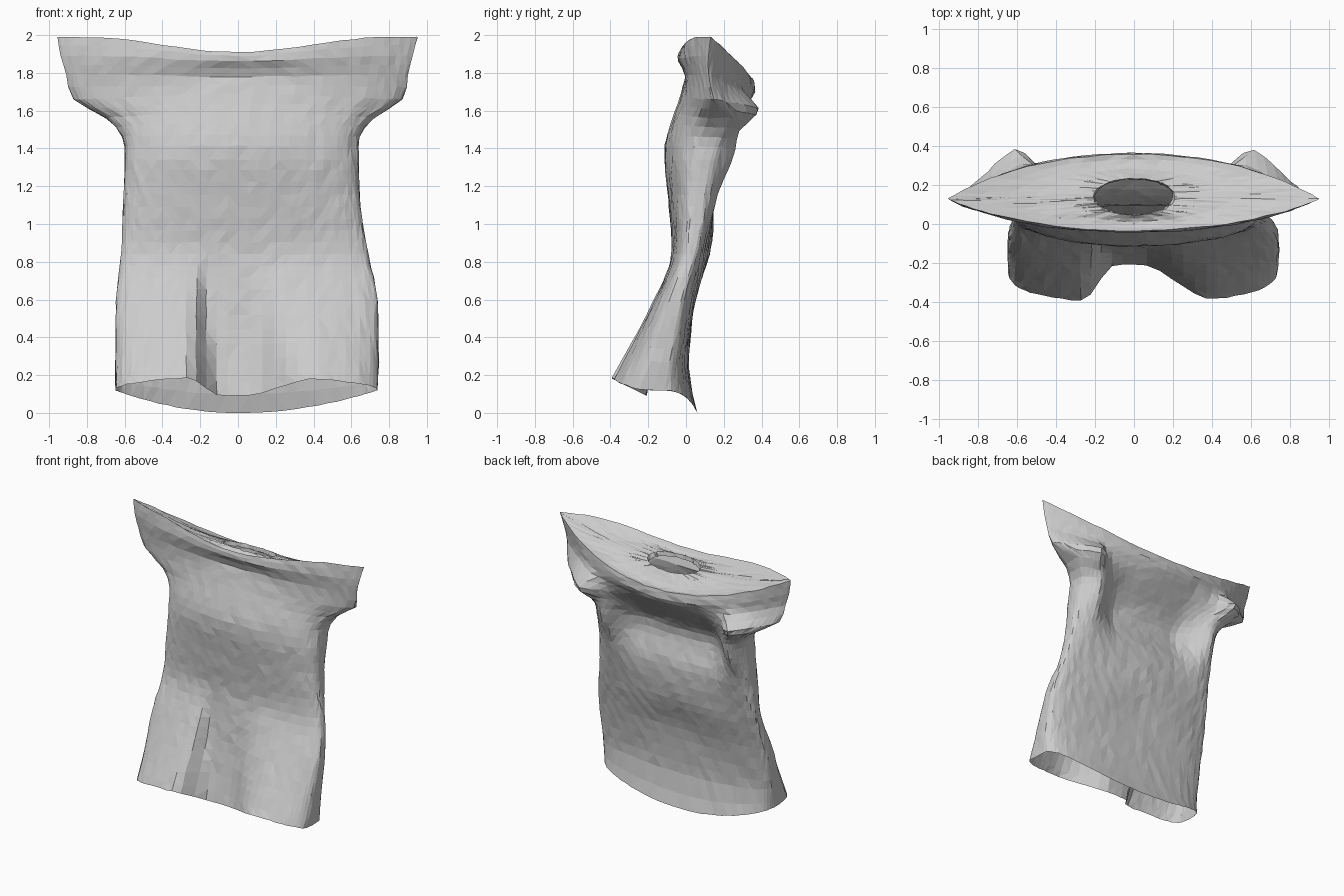
import bpy
import bmesh
import math
import random

random.seed(4)
if "Cube" in bpy.data.objects:
    bpy.data.objects.remove(bpy.data.objects["Cube"], do_unlink=True)

SEGMENTS = 72
STEPS = 4

# Cross-sections from hem to shoulder rim:
# front z, side z, back z, right width, left width, front y, side y, back y
SECTIONS = [
    (.2, .13, .01, .65, .74, -.405, -.18, .06),
    (.32, .28, .25, .65, .745, -.335, -.13, .015),
    (.6, .6, .6, .645, .74, -.18, -.06, .05),
    (.85, .85, .85, .62, .69, -.08, .02, .115),
    (1.1, 1.1, 1.1, .61, .65, -.09, .05, .175),
    (1.35, 1.35, 1.32, .6, .64, -.115, .08, .235),
    (1.48, 1.47, 1.42, .615, .645, -.1, .11, .265),
    (1.6, 1.57, 1.5, .7, .72, -.06, .14, .29),
    (1.7, 1.67, 1.58, .87, .87, -.03, .14, .325),
    (1.79, 1.8, 1.65, .91, .9, -.03, .12, .36),
    (1.87, 1.9, 1.71, .94, .925, -.05, .12, .38),
    (1.92, 2, 1.77, .955, .95, -.035, .13, .365),
]


def lerp(a, b, t):
    return a + (b - a) * t


def smooth(a, b, v):
    t = min(1, max(0, (v - a) / (b - a)))
    return t * t * (3 - 2 * t)


def bump(v, centre, width):
    return math.exp(-((v - centre) / width) ** 2)


def spline(a, b, c, d, t):
    return b + t * ((c - a) + t * ((2 * a - 5 * b + 4 * c - d)
                                   + t * (3 * (b - c) + d - a))) / 2


def section_ring(section):
    """Points around one cross-section, with the cloth folds added."""
    zf, zs, zb, wide_r, wide_l, yf, ys, yb = section
    flare = smooth(1.5, 1.85, zs)
    ring = []
    for i in range(SEGMENTS):
        angle = math.tau * i / SEGMENTS
        c, s = math.cos(angle), math.sin(angle)
        x = c * (wide_l if c > 0 else wide_r)
        k = abs(s)
        if s < 0:
            # front panel, with a central hollow, a sharp pleat, a neck fold
            z = lerp(zs, zf, k ** lerp(1, 7, flare))
            y = lerp(ys, yf, k ** lerp(.45 + .25 * zs, 1.7, flare))
            fade = 1 - smooth(.12, .92, z)
            hollow = smooth(-.27, -.09, x) * (1 - smooth(.03, .42, x))
            y += .2 * hollow * fade
            z -= .13 * hollow * (1 - smooth(0, .4, zs))
            y += .035 * bump(x, -.16, .035) * bump(z, .5, .25)
            y -= .02 * bump(x, .22, .08) * bump(z, .5, .25)
            y += .03 * bump(x, 0, .36) * bump(z, 1.8, .06)
        else:
            # back panel, hollow under the yoke, with drooping sleeve corners
            z = lerp(zs, zb, k ** 2)
            y = lerp(ys, yb, k ** lerp(.5, 1.8, flare))
            centre = 1 - smooth(.25, .54, abs(x))
            y -= .15 * centre * bump(z, 1.38, .22)
            y += .05 * bump(abs(x), .52, .08) * bump(z, 1.38, .16)
            spread = .17 if abs(x) > .6 else .07
            y += .12 * bump(abs(x), .6, spread) * bump(z, 1.61, .09)
            y += .01 * k * math.sin(9 * z + 5 * abs(x)) * bump(z, .8, .25)
        ring.append((x, y, z))
    return ring


def neck_ring(rim, t):
    """Points between the shoulder rim and the neck hole."""
    ring = []
    for i, (x, y, z) in enumerate(rim):
        angle = math.tau * i / SEGMENTS
        nx = .21 * math.cos(angle)
        ny = .14 + .095 * math.sin(angle)
        nz = 1.88 - .025 * math.sin(angle)
        sag = .03 * math.sin(math.pi * t)
        ring.append((lerp(x, nx, t), lerp(y, ny, t), lerp(z, nz, t) - sag))
    return ring


# Body rings, eased between the sections
rings = []
last = len(SECTIONS) - 1
for j in range(last):
    near = [SECTIONS[min(last, max(0, j + o))] for o in (-1, 0, 1, 2)]
    count = STEPS if j in range(1, 5) else 2
    for n in range(count):
        rings.append(section_ring([spline(*v, n / count) for v in zip(*near)]))
rim = section_ring(SECTIONS[last])
rings.append(rim)

# Shoulder yoke rings, then a short inward collar
for n in range(1, 6):
    rings.append(neck_ring(rim, n / 5))
rings.append([(x * .95, lerp(.14, y, .95), z - .03) for x, y, z in rings[-1]])

# Skin the rings with slightly crumpled cloth
bm = bmesh.new()
rows = []
for ring in rings:
    row = []
    for x, y, z in ring:
        crumple = .002 if abs(x) > .85 or z < .15 else .003
        row.append(bm.verts.new([v + random.uniform(-crumple, crumple)
                                 for v in (x, y, z)]))
    rows.append(row)
for low, high in zip(rows, rows[1:]):
    for i in range(SEGMENTS):
        k = (i + 1) % SEGMENTS
        bm.faces.new((low[i], low[k], high[k], high[i]))
bmesh.ops.triangulate(bm, faces=bm.faces[:])

# Stand the garment on the ground
floor = min(v.co.z for v in bm.verts)
for v in bm.verts:
    v.co.z -= floor

mesh = bpy.data.meshes.new("garment")
bm.to_mesh(mesh)
bm.free()
garment = bpy.data.objects.new("garment", mesh)
bpy.context.collection.objects.link(garment)

# Plain grey cloth
cloth = bpy.data.materials.new("grey cloth")
cloth.use_nodes = True
grey = (.6, .6, .6, 1)
cloth.diffuse_color = grey
cloth.node_tree.nodes["Principled BSDF"].inputs["Base Color"].default_value = grey
mesh.materials.append(cloth)
